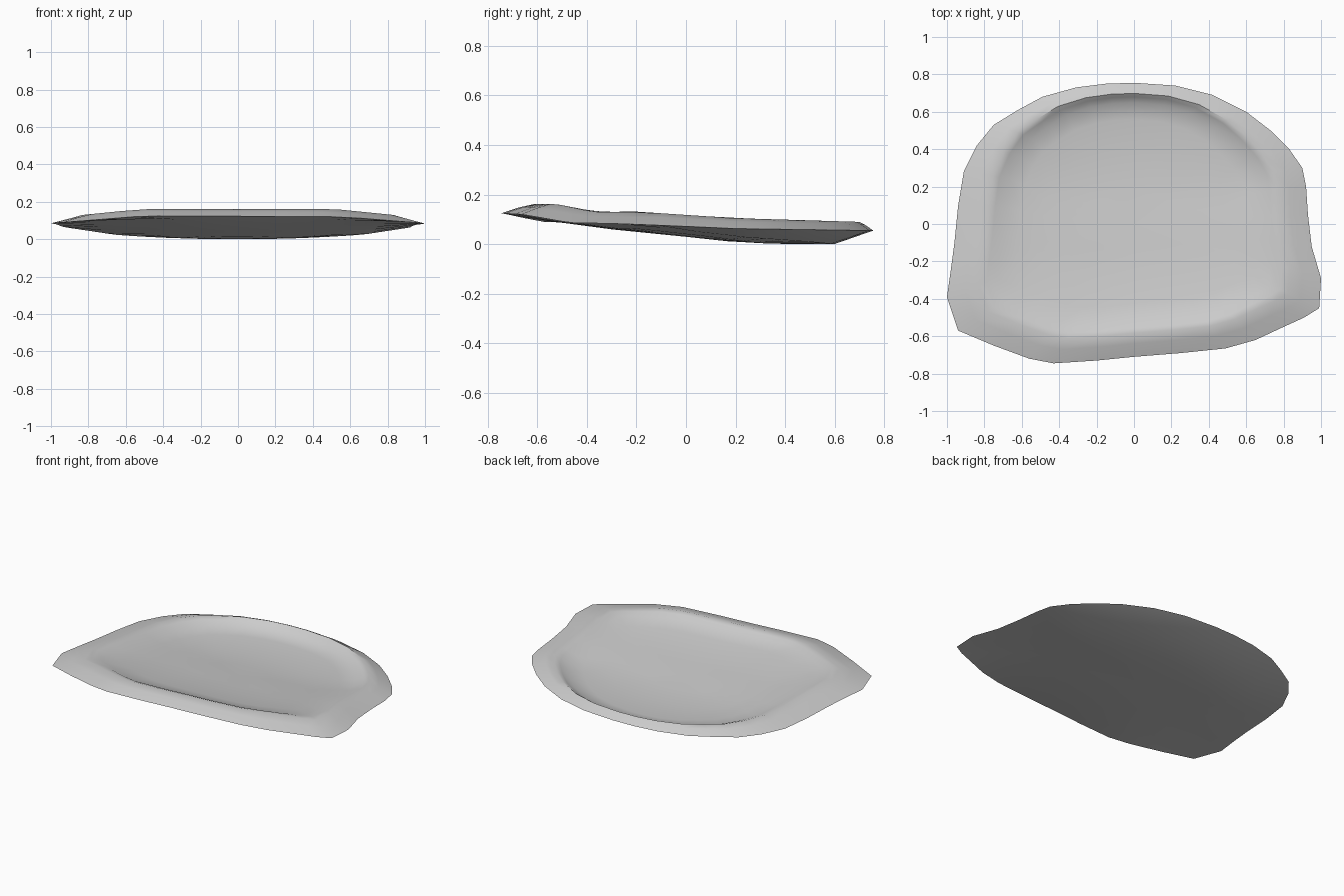
import bpy
import bmesh

cube = bpy.data.objects.get("Cube")
if cube:
    bpy.data.objects.remove(cube, do_unlink=True)

# Plan outline of the pan, counter-clockwise from the right corner
OUTLINE = [
    (1, -.29), (.95, -.12), (.93, .05), (.92, .2), (.9, .3), (.83, .4),
    (.73, .5), (.6, .6), (.42, .69), (.22, .74), (0, .755), (-.15, .75),
    (-.31, .73), (-.49, .68), (-.62, .61), (-.75, .53), (-.84, .42),
    (-.91, .28), (-.94, .1), (-.96, -.1), (-.98, -.25), (-1, -.39),
    (-.94, -.57), (-.75, -.65), (-.56, -.72), (-.43, -.745), (-.2, -.73),
    (0, -.71), (.25, -.69), (.49, -.665), (.65, -.62), (.8, -.55),
    (.91, -.5), (.99, -.45),
]

# Side profiles: height along y
EDGE = [(-.75, .125), (-.65, .12), (-.4, .088), (0, .072), (.2, .063), (.75, .055)]
CREST = [(-.6, .162), (-.5, .163), (-.35, .142), (0, .118), (.2, .105), (.7, .09)]
BASE = [(-.6, .1), (-.3, .06), (0, .03), (.25, .003), (.6, 0)]
THICKNESS = .028


def profile(points, y):
    """Linear interpolation along a profile, held flat past the ends."""
    if y <= points[0][0]:
        return points[0][1]
    for (y0, z0), (y1, z1) in zip(points, points[1:]):
        if y <= y1:
            return z0 + (z1 - z0) * (y - y0) / (y1 - y0)
    return points[-1][1]


def corner_drop(x):
    """How far out towards the drooping side corners a point lies."""
    return max(0, abs(x) - .5)


def edge_height(x, y):
    return min(profile(EDGE, y), .125 - .08 * corner_drop(x))


def crest_height(x, y):
    return min(profile(CREST, y), .163 - .1 * corner_drop(x))


def base_height(x, y):
    return profile(BASE, y) + .05 * x * x


def floor_height(x, y):
    return base_height(x, y) + THICKNESS


def blend(low, high, amount):
    """Height function part way between two others."""
    return lambda x, y: low(x, y) * (1 - amount) + high(x, y) * amount


def add_ring(bm, side, back, front, height):
    """Scaled copy of the outline, with separate front and back scales."""
    ring = []
    for px, py in OUTLINE:
        x, y = px * side, py * (back if py > 0 else front)
        ring.append(bm.verts.new((x, y, height(x, y))))
    return ring


def bridge(bm, outer, inner):
    count = len(outer)
    for i in range(count):
        j = (i + 1) % count
        bm.faces.new((outer[i], outer[j], inner[j], inner[i]))


def close(bm, ring, height):
    """Fan the innermost ring to a centre point."""
    centre = bm.verts.new((0, 0, height(0, 0)))
    for i, vert in enumerate(ring):
        bm.faces.new((vert, ring[(i + 1) % len(ring)], centre))


# Upper side: rolled rim, steep inner wall, gentle slope, level floor
UPPER = [
    (.9, .955, .9, blend(edge_height, crest_height, .68)),
    (.83, .925, .82, crest_height),
    (.79, .9, .78, blend(floor_height, crest_height, .75)),
    (.73, .86, .745, blend(floor_height, crest_height, .3)),
    (.64, .74, .6, blend(floor_height, crest_height, .12)),
    (.52, .45, .38, floor_height),
    (.26, .22, .2, floor_height),
]
# Lower side: bevelled margin and shallow base
LOWER = [
    (.77, .79, .82, base_height),
    (.5, .45, .42, base_height),
    (.25, .22, .2, base_height),
]

bm = bmesh.new()
rim = add_ring(bm, 1, 1, 1, edge_height)
for layers, centre_height in ((UPPER, floor_height), (LOWER, base_height)):
    outer = rim
    for layer in layers:
        inner = add_ring(bm, *layer)
        bridge(bm, outer, inner)
        outer = inner
    close(bm, outer, centre_height)
bmesh.ops.recalc_face_normals(bm, faces=bm.faces[:])

mesh = bpy.data.meshes.new("shallow_pan")
bm.to_mesh(mesh)
bm.free()
pan = bpy.data.objects.new("shallow_pan", mesh)
bpy.context.collection.objects.link(pan)

# Plain grey finish
grey = bpy.data.materials.new("plain_grey")
grey.use_nodes = True
colour = (.6, .6, .6, 1)
grey.diffuse_color = colour
grey.node_tree.nodes["Principled BSDF"].inputs["Base Color"].default_value = colour
mesh.materials.append(grey)

# Smooth surfaces with a crisp outer edge
bpy.ops.object.select_all(action="DESELECT")
pan.select_set(True)
bpy.context.view_layer.objects.active = pan
bpy.ops.object.shade_smooth_by_angle(angle=.8)
